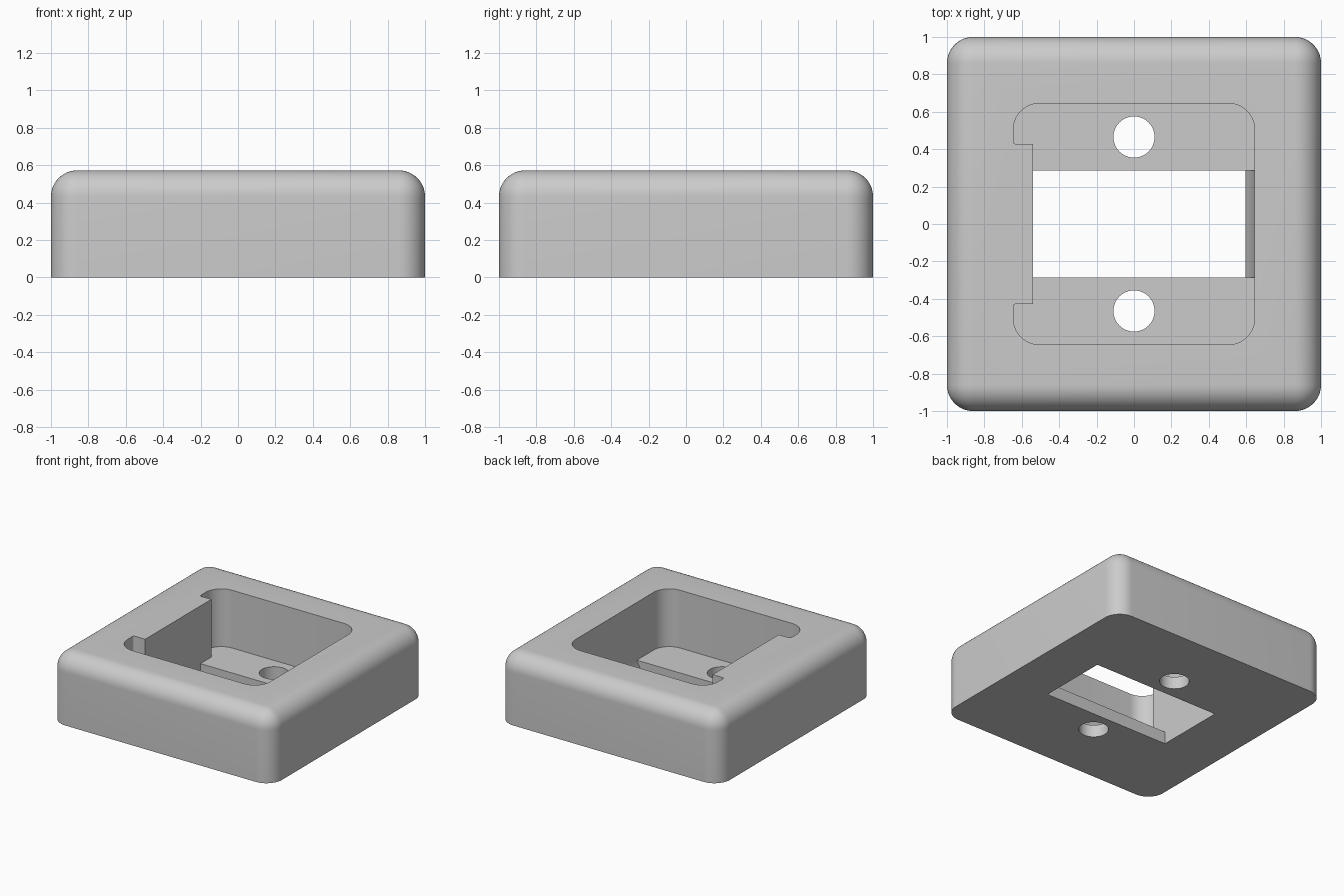
import bpy, bmesh, math
from mathutils import Vector

cube = bpy.data.objects.get("Cube")
if cube:
    bpy.data.objects.remove(cube, do_unlink=True)

HEIGHT, FLOOR, ROUND = 0.572, 0.1, 0.14
POCKET, RIB_X, RIB_Y = 0.645, -0.54, 0.427
WINDOW_Y = 0.287

grey = bpy.data.materials.new("light grey plastic")
grey.use_nodes = True
colour = (0.6, 0.6, 0.6, 1)
grey.diffuse_color = colour
grey.node_tree.nodes["Principled BSDF"].inputs["Base Color"].default_value = colour


def make_object(name, bm):
    bmesh.ops.recalc_face_normals(bm, faces=bm.faces)
    mesh = bpy.data.meshes.new(name)
    bm.to_mesh(mesh)
    bm.free()
    mesh.materials.append(grey)
    obj = bpy.data.objects.new(name, mesh)
    bpy.context.collection.objects.link(obj)
    return obj


def fillet(corners, steps=10):
    """Outline from (x, y, radius) corners, with right angles rounded."""
    outline = []
    for i, (x, y, r) in enumerate(corners):
        p = Vector((x, y))
        if r == 0:
            outline.append(p)
            continue
        a = (Vector(corners[i - 1][:2]) - p).normalized() * r
        b = (Vector(corners[(i + 1) % len(corners)][:2]) - p).normalized() * r
        for k in range(steps + 1):
            t = math.pi / 2 * k / steps
            outline.append(p + a * (1 - math.sin(t)) + b * (1 - math.cos(t)))
    return outline


def prism(name, points, direction):
    bm = bmesh.new()
    face = bm.faces.new([bm.verts.new(p) for p in points])
    out = bmesh.ops.extrude_face_region(bm, geom=[face])
    moved = [v for v in out["geom"] if isinstance(v, bmesh.types.BMVert)]
    bmesh.ops.translate(bm, verts=moved, vec=direction)
    return make_object(name, bm)


# Housing block, rounded everywhere except around the flat base
bm = bmesh.new()
bmesh.ops.create_cube(bm, size=1)
bmesh.ops.scale(bm, vec=(2, 2, HEIGHT), verts=bm.verts)
bmesh.ops.translate(bm, vec=(0, 0, HEIGHT / 2), verts=bm.verts)
edges = [e for e in bm.edges if max(v.co.z for v in e.verts) > 0.1]
bmesh.ops.bevel(bm, geom=edges, offset=ROUND, segments=12, profile=0.5, affect="EDGES")
housing = make_object("housing", bm)

# Pocket with round corners and a rib left standing on one side
P = POCKET
outline = fillet([(P, -P, ROUND), (P, P, ROUND), (-P, P, ROUND), (-P, RIB_Y, 0.015),
                  (RIB_X, RIB_Y, 0), (RIB_X, -RIB_Y, 0), (-P, -RIB_Y, 0.015), (-P, -P, ROUND)])
cutters = [prism("pocket_cutter", [(p.x, p.y, FLOOR) for p in outline], (0, 0, 1))]

# Window through the floor, with one sloping end
section = [(RIB_X, -FLOOR), (P - 0.1, -FLOOR), (P, FLOOR), (P, 0.3), (RIB_X, 0.3)]
cutters.append(prism("window_cutter", [(x, -WINDOW_Y, z) for x, z in section],
                     (0, 2 * WINDOW_Y, 0)))

# Screw holes
for side in (-1, 1):
    ring = [(0.11 * math.cos(t * math.tau / 48), 0.465 * side + 0.11 * math.sin(t * math.tau / 48), -0.1)
            for t in range(48)]
    cutters.append(prism("screw_hole_cutter", ring, (0, 0, 0.4)))

for cutter in cutters:
    mod = housing.modifiers.new(cutter.name, "BOOLEAN")
    mod.operation = "DIFFERENCE"
    mod.solver = "EXACT"
    mod.object = cutter

# Apply the cuts and drop the cutters
bpy.context.view_layer.update()
graph = bpy.context.evaluated_depsgraph_get()
housing_mesh = bpy.data.meshes.new_from_object(housing.evaluated_get(graph))
housing.modifiers.clear()
housing.data = housing_mesh
for cutter in cutters:
    bpy.data.objects.remove(cutter, do_unlink=True)

bpy.ops.object.select_all(action="DESELECT")
housing.select_set(True)
bpy.context.view_layer.objects.active = housing
bpy.ops.object.shade_smooth_by_angle(angle=math.radians(30))
